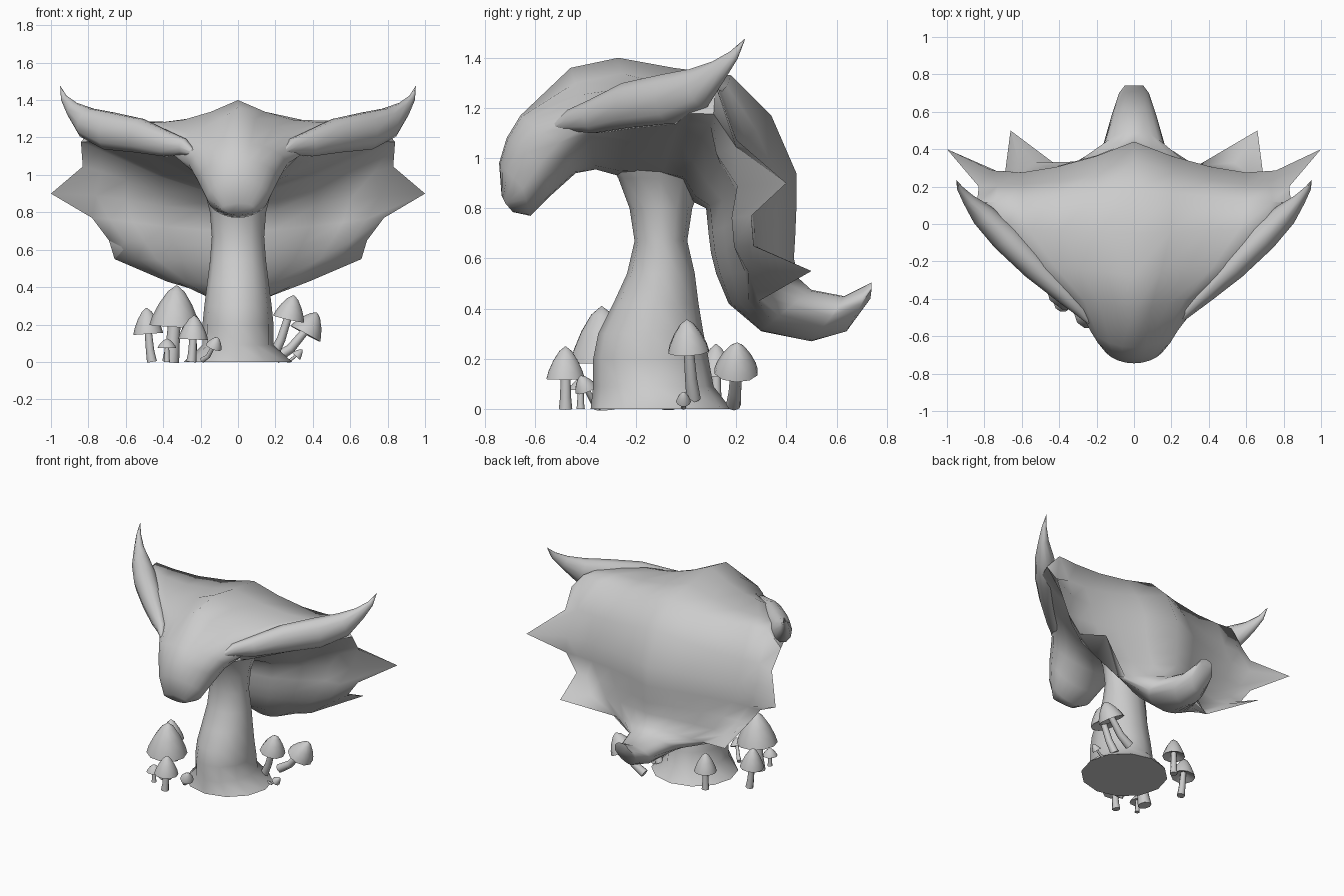
import bpy, bmesh, math
from mathutils import Vector

cube = bpy.data.objects.get("Cube")
if cube:
    bpy.data.objects.remove(cube, do_unlink=True)

clay = bpy.data.materials.new("plain_grey")
clay.use_nodes = True
grey = (0.6, 0.6, 0.6, 1.0)
clay.diffuse_color = grey
clay.node_tree.nodes["Principled BSDF"].inputs["Base Color"].default_value = grey


def loft(name, rings, angle=50):
    """Skin closed rings of points into one capped, smooth-shaded object."""
    bm = bmesh.new()
    loops = [[bm.verts.new(p) for p in ring] for ring in rings]
    count = len(loops[0])
    for low, high in zip(loops, loops[1:]):
        for i in range(count):
            j = (i + 1) % count
            bm.faces.new((low[i], low[j], high[j], high[i]))
    bm.faces.new(loops[0][::-1])
    bm.faces.new(loops[-1])
    bmesh.ops.remove_doubles(bm, verts=bm.verts, dist=0.0005)
    bmesh.ops.recalc_face_normals(bm, faces=bm.faces)
    mesh = bpy.data.meshes.new(name)
    bm.to_mesh(mesh)
    bm.free()
    mesh.materials.append(clay)
    obj = bpy.data.objects.new(name, mesh)
    bpy.context.collection.objects.link(obj)
    bpy.ops.object.select_all(action='DESELECT')
    obj.select_set(True)
    bpy.context.view_layer.objects.active = obj
    bpy.ops.object.shade_smooth_by_angle(angle=math.radians(angle))
    return obj


def circle(center, axis, radius, sides, squash=1.0):
    """Ring of points around an axis, optionally flattened sideways."""
    axis = Vector(axis).normalized()
    ref = Vector((0, 0, 1)) if abs(axis.z) < 0.8 else Vector((0, 1, 0))
    u = axis.cross(ref).normalized()
    v = u.cross(axis)
    turns = [2 * math.pi * i / sides for i in range(sides)]
    return [Vector(center) + radius * (squash * math.cos(t) * u + math.sin(t) * v)
            for t in turns]


def tube(name, path, radii, sides=8, squash=1.0):
    pts = [Vector(p) for p in path]
    rings = []
    for i, p in enumerate(pts):
        axis = pts[min(i + 1, len(pts) - 1)] - pts[max(i - 1, 0)]
        rings.append(circle(p, axis, radii[i], sides, squash))
    return loft(name, rings, 60)


# Head-shaped cap: crest (y, z), rim (x, y, z), underside (y, z) from snout to tail
stations = [
    (-.735, .85, .09, -.72, .82, -.69, .785),
    (-.745, .98, .17, -.65, .88, -.62, .77),
    (-.715, 1.08, .22, -.58, .98, -.54, .85),
    (-.66, 1.17, .265, -.51, 1.06, -.44, .94),
    (-.46, 1.36, .37, -.39, 1.12, -.36, .955),
    (-.27, 1.4, .58, -.22, 1.15, -.27, .93),
    (-.05, 1.36, .78, -.02, 1.16, -.1, .92),
    (.18, 1.33, .84, .11, 1.16, -.02, .9),
    (.34, 1.17, .83, .2, 1.04, .02, .83),
    (.44, .94, .83, .26, .9, .08, .8),
    (.44, .8, .78, .26, .77, .09, .7),
    (.435, .68, .69, .27, .65, .1, .62),
    (.43, .6, .6, .29, .55, .12, .54),
    (.45, .52, .38, .29, .43, .17, .42),
    (.5, .475, .18, .37, .37, .3, .31),
    (.63, .45, .12, .58, .37, .5, .27),
    (.71, .49, .08, .7, .42, .64, .31),
    (.74, .505, .05, .74, .48, .735, .44),
]
frill_spikes = {9: Vector((.17, .14, 0)), 12: Vector((.06, .21, 0))}
brow_lift = {4: .06, 5: .1, 6: .12, 7: .11, 8: .03}
spread = (0, .25, .5, .72, .88, 1)
brow_shape = (0, 0, .2, .6, 1, .15)


def half_section(i, row):
    """Points from crest over the rim to the underside, on the +x side."""
    rim = Vector(row[2:5])
    crest, under = Vector((0, *row[:2])), Vector((0, *row[5:]))
    broad = 4 <= i <= 13
    frill = 8 <= i <= 12
    spike = frill_spikes.get(i, Vector())
    top, bottom = [], []
    for f, brow in zip(spread, brow_shape):
        round_fall = (1 - f * f) ** .6
        over = (1 - f) ** (2 if frill else 1) if broad else round_fall
        below = (1 - f * f) ** 1.5 if broad else round_fall
        for end, weight, side in ((crest, over, top), (under, below, bottom)):
            p = rim + (end - rim) * weight
            p.x = rim.x * f
            side.append(p + spike * f ** 14)
        top[-1].z += brow_lift.get(i, 0) * brow
        # Thick front lip along the frill
        if frill and f == .88:
            bottom[-1].y -= .06
    return top + bottom[-2::-1]


rings = []
for i, row in enumerate(stations):
    half = half_section(i, row)
    other = [Vector((-p.x, p.y, p.z)) for p in half[-2:0:-1]]
    rings.append(half + other)
loft("head_cap", rings, 65)

# Brow ribs that sweep out from the eyes and rise into horns
brow = [(.22, -.55, 1.11), (.29, -.46, 1.15), (.38, -.37, 1.165), (.53, -.23, 1.21),
        (.69, -.07, 1.235), (.81, .05, 1.28), (.885, .13, 1.35), (.93, .19, 1.41),
        (.95, .235, 1.475)]
brow_size = (.005, .045, .07, .095, .105, .085, .045, .022, .001)
for side, word in ((1, "left"), (-1, "right")):
    tube("brow_horn_" + word, [(side * x, y, z) for x, y, z in brow], brow_size, 10, .75)

# Stem with flared foot and neck: height, half-width, half-depth, centre y
stem = [(0, .29, .28, -.1), (.09, .19, .24, -.13), (.2, .19, .23, -.14),
        (.3, .18, .21, -.14), (.42, .165, .17, -.12), (.54, .15, .135, -.1),
        (.67, .14, .105, -.1), (.8, .15, .125, -.1), (.92, .18, .17, -.1),
        (1.02, .26, .23, -.1), (1.1, .3, .25, -.1)]
turns = [2 * math.pi * k / 12 for k in range(12)]
loft("stem", [[(rx * math.sin(t), cy + ry * math.cos(t), z) for t in turns]
              for z, rx, ry, cy in stem])


# Small mushrooms: foot, cap centre at its lower edge, cap radius, cap height
def mushroom(name, foot, top, radius, height):
    foot, top = Vector(foot), Vector(top)
    lean = (top - foot).normalized()
    lean = (lean + Vector((0, 0, .8))).normalized()
    mid = foot.lerp(top, .5) - Vector((0, 0, .015))
    thin = radius * .28
    tube(name + "_stalk", [foot, mid, top + lean * height * .4],
         (thin * 1.2, thin, thin * .8), 8)
    shape = ((.2, .22), (.7, .06), (1, 0), (.9, .22), (.65, .55), (.33, .85), (.02, 1))
    loft(name + "_cap", [circle(top + lean * height * h, lean, radius * r, 10)
                         for r, h in shape], 60)


mushrooms = {
    "large_mushroom": ((-.36, -.32, 0), (-.34, -.33, .19), .135, .22),
    "side_mushroom": ((-.46, -.07, 0), (-.48, -.07, .15), .08, .14),
    "front_mushroom": ((-.25, -.48, 0), (-.24, -.48, .12), .08, .13),
    "tiny_mushroom": ((-.38, -.42, 0), (-.38, -.42, .075), .05, .05),
    "bud_mushroom": ((-.19, -.34, .01), (-.13, -.4, .08), .045, .06),
    "rear_mushroom": ((-.24, .12, 0), (-.24, .12, .13), .075, .13),
    "tall_mushroom": ((.19, .03, .04), (.27, .01, .23), .085, .13),
    "leaning_mushroom": ((.2, .19, .02), (.36, .2, .15), .09, .13),
    "low_bud": ((.24, -.01, .01), (.31, -.01, .03), .03, .05),
}
for name, spec in mushrooms.items():
    mushroom(name, *spec)
